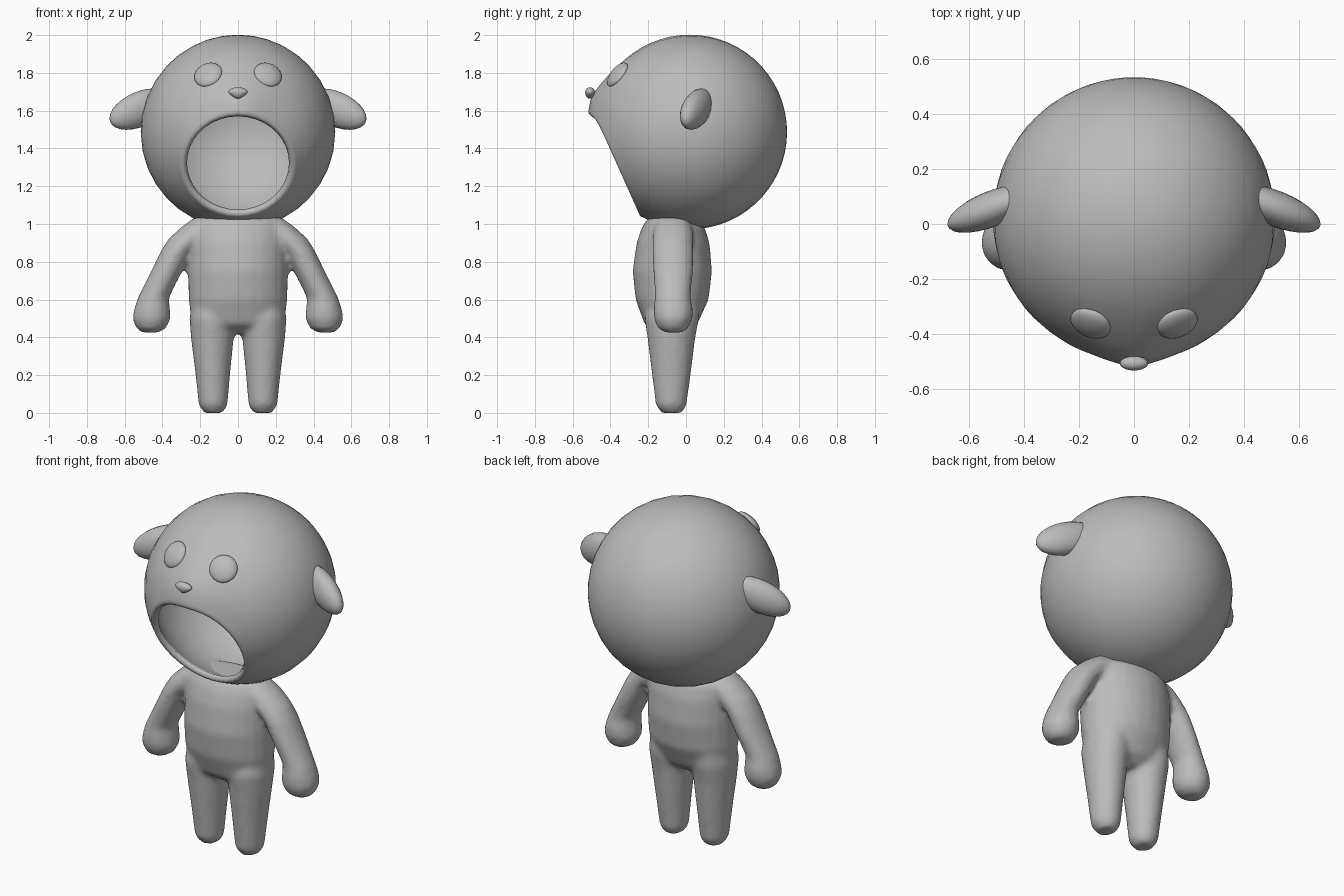
import bpy, bmesh, math
from mathutils import Vector, Matrix

cube = bpy.data.objects.get("Cube")
if cube:
    bpy.data.objects.remove(cube)

grey = bpy.data.materials.new("plain_grey")
grey.use_nodes = True
grey.diffuse_color = (0.5, 0.5, 0.5, 1)
grey.node_tree.nodes["Principled BSDF"].inputs["Base Color"].default_value = grey.diffuse_color


def finish(name, bm):
    """Turn a bmesh into a smooth shaded object."""
    bmesh.ops.recalc_face_normals(bm, faces=bm.faces)
    for f in bm.faces:
        f.smooth = True
    mesh = bpy.data.meshes.new(name)
    bm.to_mesh(mesh)
    bm.free()
    mesh.materials.append(grey)
    obj = bpy.data.objects.new(name, mesh)
    bpy.context.collection.objects.link(obj)
    return obj


def loft(bm, sections, mirror=1, sides=24):
    """Skin elliptical rings given as height, x range and y range."""
    rings = []
    for z, x0, x1, y0, y1 in sections:
        ring = []
        for i in range(sides):
            a = math.tau * i / sides
            x = (x0 + x1) / 2 + (x1 - x0) / 2 * math.cos(a)
            y = (y0 + y1) / 2 + (y1 - y0) / 2 * math.sin(a)
            ring.append(bm.verts.new((mirror * x, y, z)))
        rings.append(ring)
    for low, high in zip(rings, rings[1:]):
        for i in range(sides):
            j = (i + 1) % sides
            bm.faces.new((low[i], low[j], high[j], high[i]))
    bm.faces.new(rings[0])
    bm.faces.new(rings[-1])


def ellipsoid(name, centre, axis, radii, up=Vector((0, 0, 1))):
    """Ellipsoid whose third radius runs along the axis."""
    w = Vector(axis).normalized()
    u = up.cross(w).normalized()
    rot = Matrix((u, w.cross(u), w)).transposed().to_4x4()
    bm = bmesh.new()
    bmesh.ops.create_uvsphere(bm, u_segments=20, v_segments=14, radius=1,
                              matrix=Matrix.Translation(centre) @ rot @ Matrix.Diagonal((*radii, 1)))
    return finish(name, bm)


# Body: torso, legs and arms fused into one soft skin
torso = [(0.42, -0.15, 0.15, -0.15, 0.0), (0.47, -0.245, 0.245, -0.22, 0.06),
         (0.60, -0.262, 0.262, -0.267, 0.12), (0.75, -0.265, 0.265, -0.283, 0.138),
         (0.90, -0.262, 0.262, -0.262, 0.125), (0.98, -0.25, 0.25, -0.235, 0.10),
         (1.035, -0.21, 0.21, -0.2, 0.03)]
leg = [(0.0, 0.08, 0.18, -0.13, -0.02), (0.04, 0.055, 0.208, -0.16, 0.003),
       (0.20, 0.042, 0.225, -0.18, 0.025), (0.40, 0.022, 0.25, -0.205, 0.05),
       (0.50, 0.02, 0.257, -0.22, 0.07), (0.60, 0.04, 0.24, -0.2, 0.07)]
arm = [(0.425, 0.42, 0.51, -0.11, -0.02), (0.45, 0.38, 0.54, -0.15, 0.015),
       (0.50, 0.355, 0.56, -0.17, 0.035), (0.55, 0.36, 0.55, -0.172, 0.037),
       (0.61, 0.365, 0.53, -0.165, 0.025), (0.67, 0.335, 0.5, -0.168, 0.03),
       (0.75, 0.295, 0.46, -0.175, 0.038), (0.85, 0.24, 0.412, -0.178, 0.04),
       (0.92, 0.15, 0.37, -0.178, 0.04), (0.98, 0.1, 0.305, -0.17, 0.035),
       (1.035, 0.1, 0.23, -0.14, 0.0)]
bm = bmesh.new()
loft(bm, torso)
for side in (1, -1):
    loft(bm, leg, side)
    loft(bm, arm, side)
body = finish("body", bm)
remesh = body.modifiers.new("fuse", 'REMESH')
remesh.mode = 'VOXEL'
remesh.voxel_size = 0.016
remesh.use_smooth_shade = True
soften = body.modifiers.new("soften", 'SMOOTH')
soften.factor = 0.5
soften.iterations = 6

# Head: hollow ball turned around the mouth axis, with a rounded lip
centre = Vector((0, 0.02, 1.487))
axis = Vector((0, -0.912, -0.409)).normalized()
R, r = 0.515, 0.48
cut = 0.41
profile = []
for i in range(25):
    a = 0.02 + (math.acos(cut / R) - math.pi + 0.02) * -i / 24
    profile.append((-R * math.cos(a), R * math.sin(a)))
profile += [(cut + 0.012, 0.298), (cut + 0.008, 0.282), (cut - 0.01, 0.27)]
for i in range(21):
    a = math.acos((cut - 0.03) / r) * (1 - i / 20) + (math.pi - 0.02) * i / 20
    profile.append((r * math.cos(a), r * math.sin(a)))
bm = bmesh.new()
loft(bm, [(h, -w, w, -w, w) for h, w in profile], sides=36)
turn = axis.to_track_quat('Z', 'Y').to_matrix().to_4x4()
bm.transform(Matrix.Translation(centre) @ turn)
muzzle = Vector((0, -0.48, 1.66))
for v in bm.verts:
    v.co.y -= 0.04 * math.exp(-((v.co - muzzle).length / 0.14) ** 2)
finish("head", bm)

# Ears and eyes, mirrored
for side, label in ((1, "left"), (-1, "right")):
    ellipsoid(label + "_ear", (side * 0.52, 0.055, 1.608),
              (side * 0.15, -0.06, -0.065), (0.065, 0.093, 0.18))
    spot = Vector((side * 0.158, -0.362, 1.79))
    ellipsoid(label + "_eye", spot, spot - centre, (0.077, 0.077, 0.03))

# Nose: small rounded wedge, narrow at the bottom
nose = ellipsoid("nose", (0, -0.508, 1.697), (0, -1, 0), (0.052, 0.034, 0.026))
for v in nose.data.vertices:
    drop = (1.697 - v.co.z) / 0.034
    v.co.x *= 1 - 0.5 * max(drop, 0)
    if drop < 0:
        v.co.z = 1.697 - drop * 0.027
